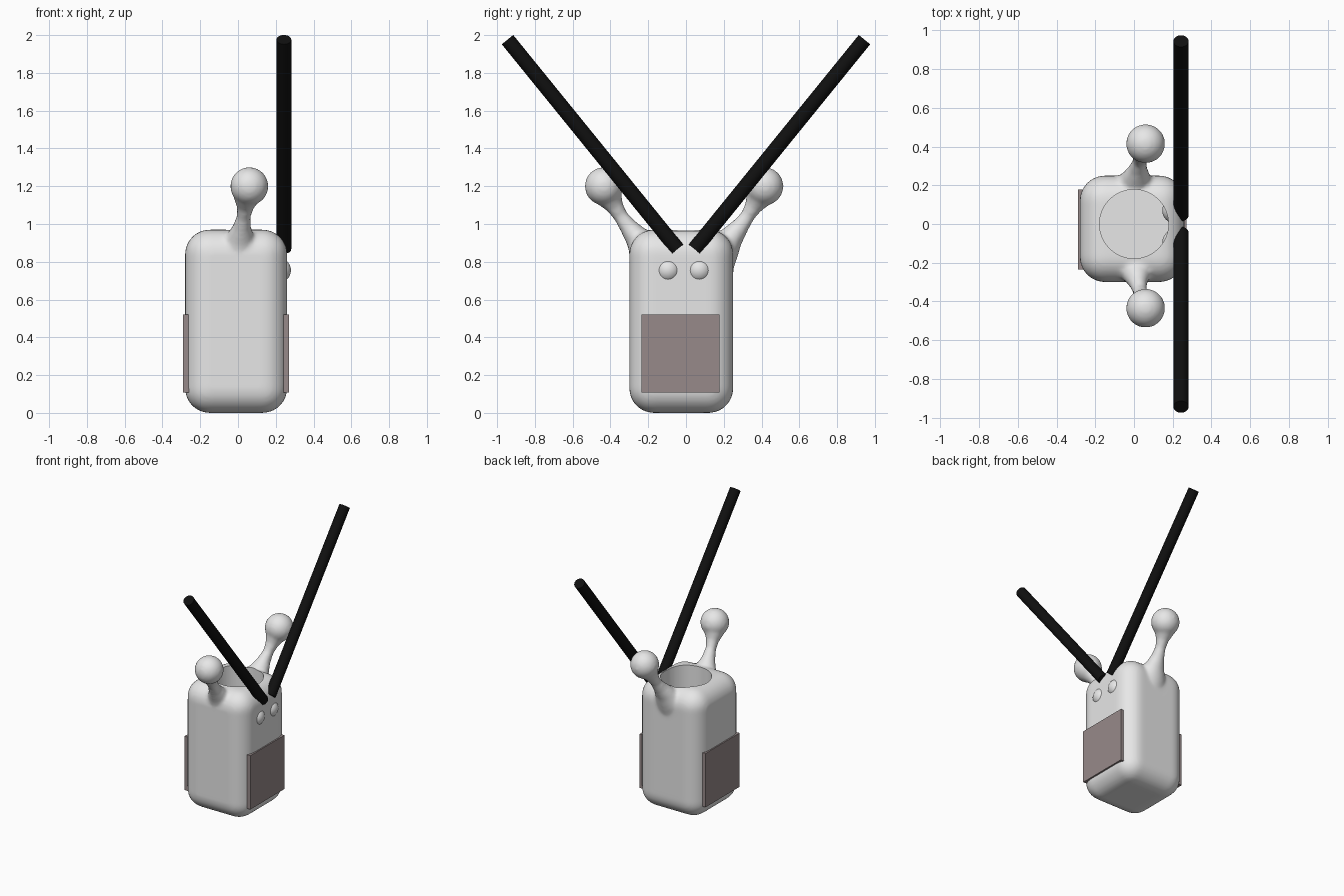
import bpy, bmesh, math
from mathutils import Vector, Matrix

if "Cube" in bpy.data.objects:
    bpy.data.objects.remove(bpy.data.objects["Cube"])


def material(name, rgb):
    m = bpy.data.materials.new(name)
    m.diffuse_color = (*rgb, 1)
    m.use_nodes = True
    m.node_tree.nodes["Principled BSDF"].inputs["Base Color"].default_value = m.diffuse_color
    return m


grey = material("light grey", (0.8, 0.8, 0.8))
brown = material("brown grey", (0.31, 0.255, 0.255))
black = material("black", (0.005, 0.005, 0.005))


def make(name, bm, mat=None):
    bmesh.ops.recalc_face_normals(bm, faces=bm.faces)
    me = bpy.data.meshes.new(name)
    bm.to_mesh(me)
    bm.free()
    ob = bpy.data.objects.new(name, me)
    bpy.context.collection.objects.link(ob)
    if mat:
        me.materials.append(mat)
    return ob


def smooth(ob, angle=35):
    bpy.ops.object.select_all(action='DESELECT')
    ob.select_set(True)
    bpy.context.view_layer.objects.active = ob
    bpy.ops.object.shade_smooth_by_angle(angle=math.radians(angle))


def add_box(bm, lo, hi):
    lo, hi = Vector(lo), Vector(hi)
    mat = Matrix.Translation((lo + hi) / 2) @ Matrix.Diagonal((*(hi - lo), 1))
    bmesh.ops.create_cube(bm, size=1, matrix=mat)


def add_rod(bm, a, b, r, sides):
    a, b = Vector(a), Vector(b)
    d = b - a
    mat = Matrix.Translation((a + b) / 2) @ d.to_track_quat('Z', 'Y').to_matrix().to_4x4()
    bmesh.ops.create_cone(bm, cap_ends=True, segments=sides, radius1=r, radius2=r,
                          depth=d.length, matrix=mat)


# Rounded body block
bm = bmesh.new()
add_box(bm, (-0.28, -0.30, 0), (0.26, 0.25, 0.97))
bmesh.ops.bevel(bm, geom=bm.edges[:], offset=0.13, segments=8, profile=0.5, affect='EDGES')

# Bulb-tipped stalks, mirrored: x, y offset, z, x radius, other radius
path = [(0, 0.16, 0.74, 0.13, 0.09), (0, 0.205, 0.86, 0.11, 0.085),
        (0.01, 0.25, 0.93, 0.075, 0.065), (0.02, 0.295, 0.985, 0.048, 0.048),
        (0.03, 0.335, 1.04, 0.037, 0.038), (0.04, 0.365, 1.09, 0.046, 0.046),
        (0.05, 0.395, 1.14, 0.072, 0.072), (0.06, 0.425, 1.2, 0.093, 0.093)]
n = 24
for side in (-1, 1):
    pts = [Vector((p[0], -0.01 + side * p[1], p[2])) for p in path]
    rings = []
    for i, c in enumerate(pts):
        t = pts[min(i + 1, len(pts) - 1)] - pts[max(i - 1, 0)]
        v = Vector((1, 0, 0)).cross(t).normalized()
        rings.append([bm.verts.new(c + Vector((math.cos(a) * path[i][3], 0, 0))
                                   + v * math.sin(a) * path[i][4])
                      for a in [2 * math.pi * k / n for k in range(n)]])
    for r0, r1 in zip(rings, rings[1:]):
        for k in range(n):
            bm.faces.new((r0[k], r0[(k + 1) % n], r1[(k + 1) % n], r1[k]))
    bm.faces.new(rings[0][::-1])
    bm.faces.new(rings[-1])
    bmesh.ops.create_uvsphere(bm, u_segments=32, v_segments=20, radius=0.101,
                              matrix=Matrix.Translation(pts[-1]))
body = make("body", bm)

# Round well cut into the top
bm = bmesh.new()
add_rod(bm, (0, 0, 0.2), (0, 0, 1.05), 0.178, 64)
cutter = make("well_cutter", bm)
cutter.hide_render = True

# Fuse stalks and body, soften the joints, then cut the well
m = body.modifiers.new("fuse", 'REMESH')
m.mode = 'VOXEL'
m.voxel_size = 0.012
m = body.modifiers.new("soften", 'SMOOTH')
m.factor = 0.5
m.iterations = 8
m = body.modifiers.new("well", 'BOOLEAN')
m.operation = 'DIFFERENCE'
m.solver = 'EXACT'
m.object = cutter
bpy.context.view_layer.objects.active = body
for name in ("fuse", "soften", "well"):
    bpy.ops.object.modifier_apply(modifier=name)
bpy.data.objects.remove(cutter)
body.data.materials.clear()
body.data.materials.append(grey)
smooth(body)

# Two shallow round bumps on the right side
for name, y in (("bump_left", -0.095), ("bump_right", 0.07)):
    bm = bmesh.new()
    bmesh.ops.create_uvsphere(bm, u_segments=32, v_segments=20, radius=0.067,
                              matrix=Matrix.Translation((0.213, y, 0.755)))
    smooth(make(name, bm, grey))

# Square panels on both sides
for name, x0, x1 in (("panel_right", 0.24, 0.27), ("panel_left", -0.29, -0.26)):
    bm = bmesh.new()
    add_box(bm, (x0, -0.235, 0.107), (x1, 0.177, 0.52))
    make(name, bm, brown)

# Crossed-out long sticks
for name, s in (("stick_front", -1), ("stick_back", 1)):
    bm = bmesh.new()
    add_rod(bm, (0.243, s * 0.045, 0.867), (0.243, s * 0.945, 1.976), 0.039, 32)
    smooth(make(name, bm, black))
